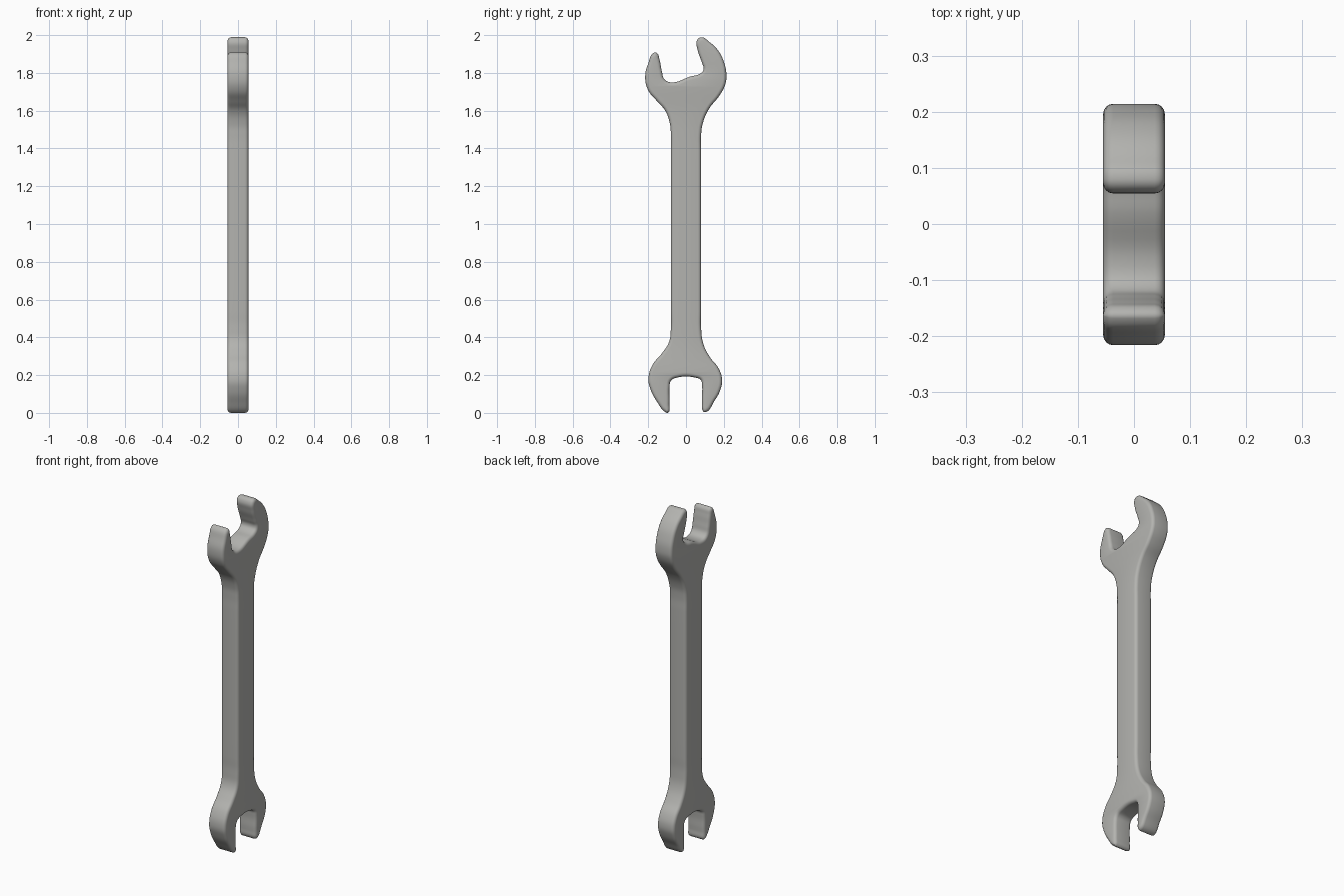
import bpy, bmesh, math

if "Cube" in bpy.data.objects:
    bpy.data.objects.remove(bpy.data.objects["Cube"])

HALF = 0.055    # half thickness
ROUND = 0.018   # edge rounding

# Wrench outline as (y, z), counter-clockwise from the upper end of the left jaw
upper_left = [(-.153, 1.915), (-.168, 1.918), (-.20, 1.86), (-.216, 1.79), (-.201, 1.72),
              (-.153, 1.66), (-.11, 1.61), (-.085, 1.54), (-.08, 1.48), (-.08, 1.40)]
lower_left = [(-.08, .55), (-.08, .46), (-.09, .385), (-.128, .325), (-.177, .265),
              (-.199, .19), (-.186, .13), (-.155, .072), (-.107, .013), (-.094, .012),
              (-.088, .06), (-.087, .15), (-.08, .18), (-.052, .196)]
lower_right = [(.055, .196), (.078, .185), (.085, .155), (.084, .065), (.09, .02),
               (.103, .014), (.15, .073), (.181, .13), (.191, .185), (.173, .245),
               (.127, .305), (.092, .375), (.08, .46), (.08, .55)]
upper_right = [(.08, 1.40), (.08, 1.48), (.088, 1.54), (.122, 1.62), (.177, 1.69),
               (.208, 1.75), (.214, 1.80), (.20, 1.87), (.168, 1.932), (.125, 1.973),
               (.08, 1.999), (.058, 1.982), (.062, 1.93), (.084, 1.865), (.093, 1.828),
               (.078, 1.808), (.02, 1.79), (-.075, 1.760), (-.113, 1.775), (-.128, 1.82),
               (-.14, 1.88)]
outline = upper_left + lower_left + lower_right + upper_right

# Filled, extruded curve with rounded edges
curve = bpy.data.curves.new("wrench_profile", 'CURVE')
curve.dimensions = '2D'
curve.fill_mode = 'BOTH'
curve.resolution_u = 6
curve.extrude = HALF - ROUND
curve.bevel_depth = ROUND
curve.bevel_resolution = 3
curve.offset = -ROUND
spline = curve.splines.new('BEZIER')
spline.bezier_points.add(len(outline) - 1)
for p, (y, z) in zip(spline.bezier_points, outline):
    p.co = (y, z, 0)
    p.handle_left_type = p.handle_right_type = 'AUTO'
spline.use_cyclic_u = True

# Stand the profile upright and turn it into a mesh
wrench = bpy.data.objects.new("wrench", curve)
bpy.context.collection.objects.link(wrench)
wrench.rotation_euler = (math.pi / 2, 0, math.pi / 2)
bpy.context.view_layer.objects.active = wrench
wrench.select_set(True)
bpy.ops.object.convert(target='MESH')
wrench = bpy.context.object
bm = bmesh.new()
bm.from_mesh(wrench.data)
bmesh.ops.remove_doubles(bm, verts=bm.verts, dist=0.0003)
bmesh.ops.recalc_face_normals(bm, faces=bm.faces)
bm.to_mesh(wrench.data)
bm.free()
bpy.ops.object.transform_apply(location=False, rotation=True, scale=True)

# Rest the lower jaw on the ground
low = min(v.co.z for v in wrench.data.vertices)
for v in wrench.data.vertices:
    v.co.z -= low
bpy.ops.object.shade_smooth_by_angle(angle=math.radians(35))

# Plain steel colour
steel = bpy.data.materials.new("steel_grey")
steel.diffuse_color = (0.45, 0.45, 0.43, 1)
steel.use_nodes = True
steel.node_tree.nodes["Principled BSDF"].inputs["Base Color"].default_value = steel.diffuse_color
wrench.data.materials.clear()
wrench.data.materials.append(steel)
